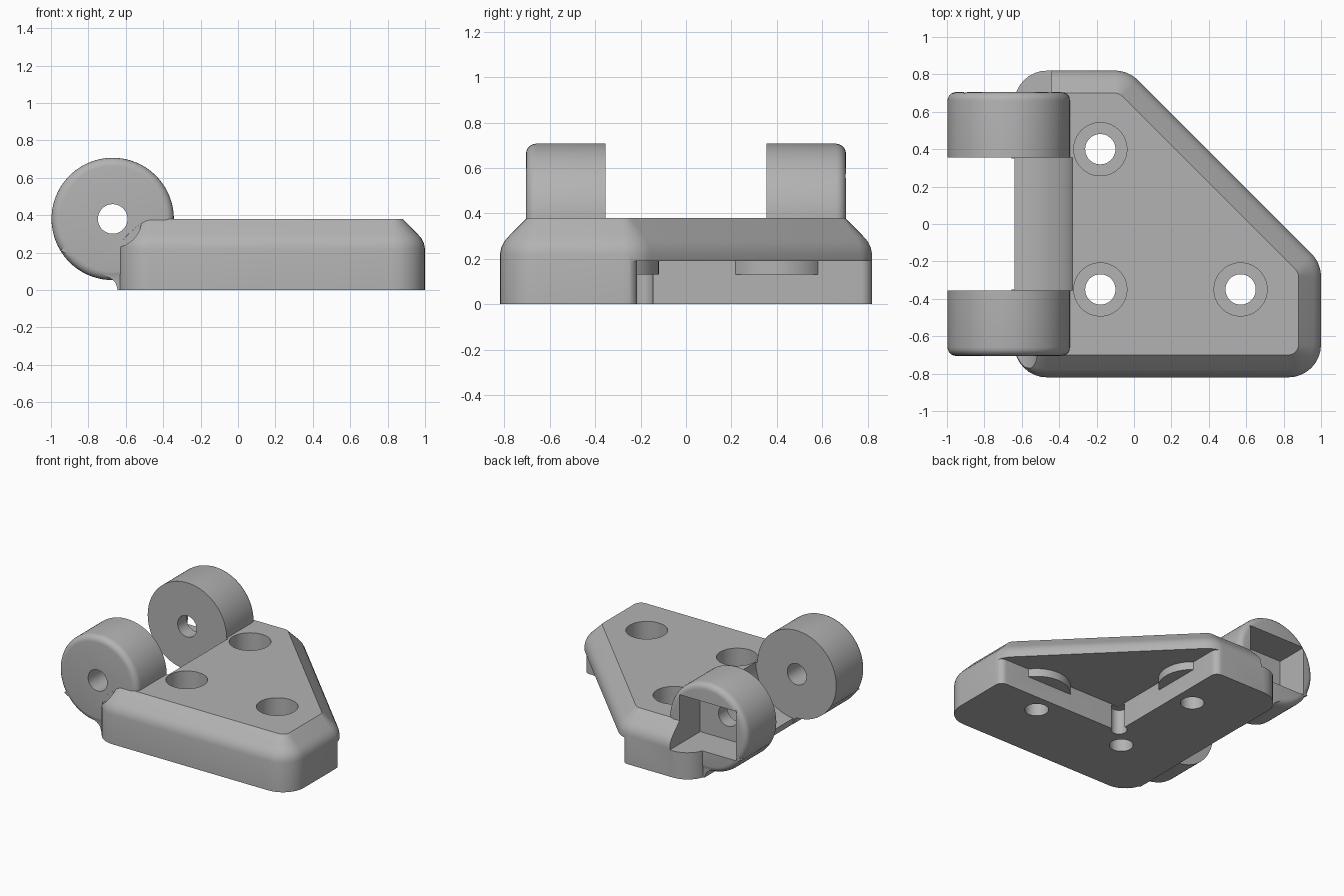
import bpy, bmesh, math
from mathutils import Vector

if "Cube" in bpy.data.objects:
    bpy.data.objects.remove(bpy.data.objects["Cube"])

grey = bpy.data.materials.new("mid grey")
grey.diffuse_color = (0.45, 0.45, 0.45, 1)
grey.use_nodes = True
grey.node_tree.nodes["Principled BSDF"].inputs["Base Color"].default_value = grey.diffuse_color
PIN = (-0.67, 0.38)          # hinge axis, x and z


def loft(name, rings):
    """Closed solid through rings of equal point count."""
    bm = bmesh.new()
    vs = [[bm.verts.new(p) for p in r] for r in rings]
    n = len(vs[0])
    for a, b in zip(vs, vs[1:]):
        for i in range(n):
            j = (i + 1) % n
            bm.faces.new((a[i], a[j], b[j], b[i]))
    bm.faces.new(vs[0][::-1])
    bm.faces.new(vs[-1])
    bmesh.ops.recalc_face_normals(bm, faces=bm.faces)
    me = bpy.data.meshes.new(name)
    bm.to_mesh(me)
    bm.free()
    ob = bpy.data.objects.new(name, me)
    bpy.context.collection.objects.link(ob)
    me.materials.append(grey)
    return ob


def prism_z(name, pts, lo, hi):
    return loft(name, [[(x, y, z) for x, y in pts] for z in (lo, hi)])


def prism_y(name, pts, lo, hi):
    return loft(name, [[(x, y, z) for x, z in pts] for y in (lo, hi)])


def circle(c, r, n=64):
    return [(c[0] + r * math.cos(2 * math.pi * i / n),
             c[1] + r * math.sin(2 * math.pi * i / n)) for i in range(n)]


def arc(c, r, a0, a1, n=8):
    return [(c[0] + r * math.cos(math.radians(a0 + (a1 - a0) * i / n)),
             c[1] + r * math.sin(math.radians(a0 + (a1 - a0) * i / n)))
            for i in range(n + 1)]


def inset_round(pts, d, r, n=8):
    """Inset a counter-clockwise polygon by d and round its corners."""
    out = []
    P = [Vector(p) for p in pts]
    for i, p in enumerate(P):
        u = (p - P[i - 1]).normalized()
        w = (P[(i + 1) % len(P)] - p).normalized()
        nu, nw = Vector((-u.y, u.x)), Vector((-w.y, w.x))
        centre = p + (nu + nw) * ((d + r) / (1 + nu.dot(nw)))
        a0 = math.atan2(-nu.y, -nu.x)
        turn = math.atan2(u.x * w.y - u.y * w.x, u.dot(w))
        for k in range(n + 1):
            a = a0 + turn * k / n
            out.append((centre.x + r * math.cos(a), centre.y + r * math.sin(a)))
    return out


def boolean(ob, other, op):
    m = ob.modifiers.new("bool", 'BOOLEAN')
    m.operation, m.solver, m.object = op, 'EXACT', other
    bpy.context.view_layer.update()
    dg = bpy.context.evaluated_depsgraph_get()
    me = bpy.data.meshes.new_from_object(ob.evaluated_get(dg))
    ob.modifiers.clear()
    ob.data = me
    bpy.data.objects.remove(other)


# Body: rounded five-sided plate with a softened 45 degree top chamfer
outline = [(-0.64, -0.82), (1, -0.82), (1, -0.21), (-0.03, 0.82), (-0.64, 0.82)]
profile = [(0, 0), (0, 0.22), (0.006, 0.25), (0.02, 0.277), (0.04, 0.3), (0.12, 0.38)]
body = loft("hinge_bracket", [
    [(x, y, z) for x, y in inset_round(outline, d, max(0.175 - d, 0.05))]
    for d, z in profile])

# Underside recess leaving an L-shaped foot, with a round corner relief
recess = ([(-0.04, -0.215)] + arc((0.95, -0.265), 0.05, 90, 0)
          + [(1.3, -0.265), (1.3, 1.2), (-0.09, 1.2)]
          + arc((-0.09, 0.77), 0.05, 90, 0))
boolean(body, prism_z("recess_cutter", recess, -0.2, 0.19), 'DIFFERENCE')
boolean(body, prism_z("relief_cutter", circle((-0.035, -0.2), 0.055, 32), -0.2, 0.185),
        'DIFFERENCE')

# Screw bosses hanging below the overhang
holes = [(-0.18, 0.4), (-0.18, -0.35), (0.57, -0.35)]
for c in (holes[0], holes[2]):
    boolean(body, prism_z("screw_boss", circle(c, 0.23), 0.13, 0.25), 'UNION')

# Hinge knuckles with rounded outer rims and sloping webs to the foot
web = [(-0.952, 0.213), (-0.68, 0.062), (-0.655, 0.04), (-0.643, 0.001),
       (-0.4, 0.001), (-0.4, 0.3), (-0.67, 0.39)]
rim = [(0.35, 0.327), (0.66, 0.327)] + [
    (0.66 + 0.045 * math.sin(a), 0.282 + 0.045 * math.cos(a))
    for a in (math.radians(18 * i) for i in range(1, 6))]
for side in (-1, 1):
    knuckle = loft("knuckle", [
        [(x, side * y, z) for x, z in circle(PIN, r, 96)] for y, r in rim])
    boolean(knuckle, prism_y("web", web, side * 0.35, side * 0.7), 'UNION')
    boolean(body, knuckle, 'UNION')
    # Clearance beside the outer knuckle faces
    boolean(body, prism_y("side_clearance", circle(PIN, 0.155),
                          side * 0.706, side * 1.2), 'DIFFERENCE')

# Clearance for the mating knuckle, pin hole and rear nut pocket
boolean(body, prism_y("gap_cutter", circle(PIN, 0.34, 96), -0.355, 0.355), 'DIFFERENCE')
boolean(body, prism_y("pin_cutter", circle(PIN, 0.079, 48), -1.2, 1.2), 'DIFFERENCE')
pocket = [(-0.91, 0.2), (-0.44, 0.2), (-0.44, 0.57), (-0.91, 0.57)]
boolean(body, prism_y("pocket_cutter", pocket, 0.46, 1.2), 'DIFFERENCE')

# Counterbored screw holes
for c in holes:
    boolean(body, prism_z("head_cutter", circle(c, 0.142), 0.17, 0.6), 'DIFFERENCE')
    boolean(body, prism_z("shank_cutter", circle(c, 0.081, 48), -0.2, 0.3), 'DIFFERENCE')

bpy.context.view_layer.objects.active = body
body.select_set(True)
bpy.ops.object.shade_smooth_by_angle(angle=math.radians(30))
